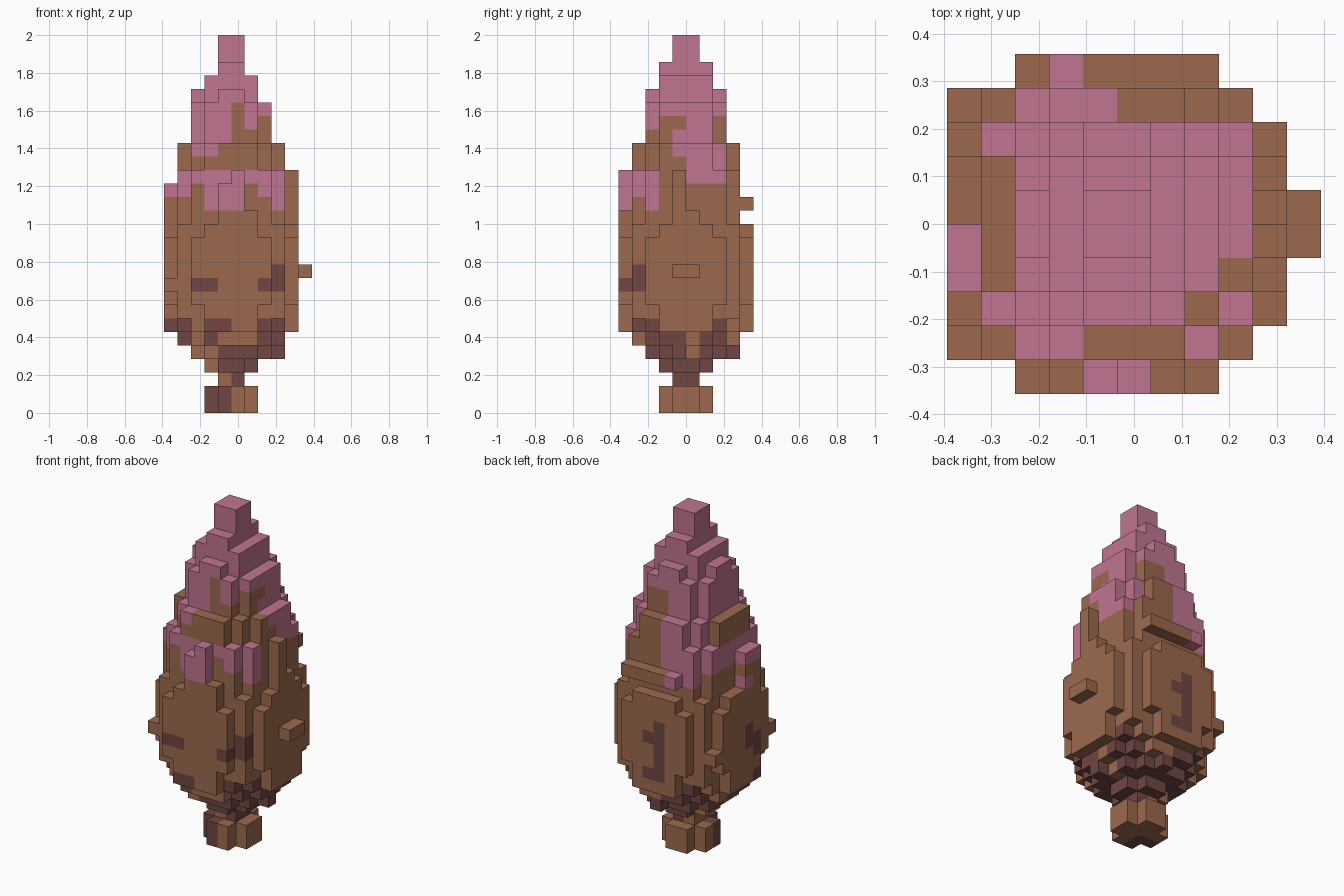
import bpy
import bmesh

U = 2 / 28            # edge of one block
CX = -U / 2           # body axis sits half a block off centre
BROWN, PINK, DARK = 0, 1, 2

cube = bpy.data.objects.get("Cube")
if cube:
    bpy.data.objects.remove(cube, do_unlink=True)


def material(name, rgb):
    m = bpy.data.materials.new(name)
    m.use_nodes = True
    m.diffuse_color = (*rgb, 1)
    bsdf = m.node_tree.nodes["Principled BSDF"]
    bsdf.inputs["Base Color"].default_value = (*rgb, 1)
    bsdf.inputs["Roughness"].default_value = 0.9
    return m


MATS = [material("warm brown", (0.333, 0.141, 0.076)),
        material("dusty pink", (0.527, 0.178, 0.283)),
        material("dark maroon", (0.162, 0.061, 0.055))]

blocks = {}           # (i, j, k) -> colour


def cells(i0, i1, j0, j1, k0, k1):
    return [(i, j, k) for i in range(i0, i1) for j in range(j0, j1) for k in range(k0, k1)]


def disc(r2, k0, k1, colour=BROWN):
    """Round layer of blocks, r2 = squared radius in blocks."""
    for i, j, k in cells(-5, 5, -5, 5, k0, k1):
        if (i + .5) ** 2 + (j + .5) ** 2 <= r2:
            blocks[i, j, k] = colour


def add(colour, *box):
    for c in cells(*box):
        blocks[c] = colour


def paint(colour, *box):
    for c in cells(*box):
        if c in blocks:
            blocks[c] = colour


# Foot, neck and swelling underside
disc(3, 0, 2)
disc(1, 2, 3, DARK)
disc(3, 3, 4, DARK)
disc(9, 4, 5, DARK)
disc(15, 5, 6)
disc(24, 6, 7)
# Body
disc(25, 7, 8)
disc(27, 8, 13)
disc(25, 13, 14)
# Tapering crown
disc(19, 14, 18)
disc(15, 18, 20)
disc(9, 20, 22)
disc(9, 22, 23, PINK)
disc(7, 23, 24, PINK)
disc(4.6, 24, 25, PINK)
add(PINK, -1, 1, -2, 2, 25, 26)
add(PINK, -1, 1, -1, 1, 26, 28)
for j in (-1, 0):
    blocks.pop((2, j, 23), None)

# Foot and underside patches
paint(DARK, -2, 0, -2, 0, 0, 2)
paint(BROWN, -1, 0, -1, 1, 2, 3)
paint(BROWN, -2, -1, -2, 2, 3, 4)
add(DARK, 3, 4, -1, 0, 4, 5)
add(DARK, 0, 1, 3, 4, 4, 5)
paint(BROWN, -3, -1, -3, 0, 4, 5)
paint(BROWN, 2, 4, 0, 1, 4, 5)
for box in [(-4, -3, -4, 1, 5, 6), (-2, -1, -4, -1, 5, 7), (2, 4, -3, 0, 5, 6),
            (2, 4, 1, 4, 5, 6), (-5, -3, -3, -1, 6, 7), (2, 4, -4, -2, 6, 7),
            (3, 5, 2, 4, 6, 7), (-2, 0, 2, 4, 5, 6), (-2, 0, -5, -4, 6, 7),
            (-3, -2, 1, 4, 5, 7)]:
    paint(DARK, *box)
for i, j, k in list(blocks):          # mottled inner underside
    if k in (5, 6) and (i + .5) ** 2 + (j + .5) ** 2 < 9 + 6 * (k - 5) and (i + 2 * j) % 3:
        blocks[i, j, k] = DARK

# Eyes and dark marks on the body
for box in [(-3, -1, -5, -4, 9, 10), (2, 3, -5, -4, 9, 10), (3, 4, -4, -3, 9, 11),
            (-1, 0, 4, 5, 7, 12), (0, 1, 4, 5, 10, 11), (0, 1, 4, 5, 7, 8),
            (-5, -4, -1, 0, 9, 11), (-5, -4, -2, -1, 8, 10)]:
    paint(DARK, *box)

# Side knobs, ledges and ridges
add(BROWN, 5, 6, -1, 1, 10, 11)
for j in (-4, 3):
    add(BROWN, -5, -4, j, j + 1, 9, 10)
add(BROWN, -1, 3, 4, 5, 15, 16)
add(PINK, -2, -1, 4, 5, 15, 16)
add(BROWN, 4, 5, -1, 0, 14, 18)
add(BROWN, 4, 5, 0, 1, 14, 15)
add(BROWN, -5, -4, -2, 0, 14, 16)
add(PINK, -5, -4, -2, -1, 16, 17)
add(PINK, -5, -4, -1, 0, 14, 15)
add(PINK, -5, -4, -1, 0, 16, 17)
add(BROWN, -1, 2, -5, -4, 14, 15)

# Pink fringe around the head
paint(PINK, -3, 4, -4, -2, 17, 18)
paint(PINK, -2, 1, -4, -3, 15, 18)
add(PINK, -1, 0, -5, -4, 15, 17)
add(PINK, 0, 1, -5, -4, 15, 18)
add(PINK, 2, 3, -4, -3, 16, 18)
paint(PINK, 3, 4, -3, -2, 15, 18)
paint(PINK, -4, -3, -3, 3, 16, 18)
paint(PINK, -3, 0, 2, 4, 15, 22)

# Pink and brown patches higher up
paint(PINK, -3, 0, -3, 3, 20, 22)
paint(PINK, -3, -1, -4, -2, 19, 20)
paint(PINK, 1, 2, -3, -2, 21, 22)
paint(PINK, 2, 4, 0, 3, 17, 22)
paint(PINK, 2, 4, -1, 0, 19, 21)
paint(BROWN, 0, 1, -3, -2, 20, 23)
paint(BROWN, 2, 3, -3, -1, 20, 22)
paint(BROWN, -4, -3, 1, 2, 18, 20)

# Only outward block sides become faces; corners run counter-clockwise
SIDES = {(1, 0, 0): ((1, 0, 0), (1, 1, 0), (1, 1, 1), (1, 0, 1)),
         (-1, 0, 0): ((0, 1, 0), (0, 0, 0), (0, 0, 1), (0, 1, 1)),
         (0, 1, 0): ((1, 1, 0), (0, 1, 0), (0, 1, 1), (1, 1, 1)),
         (0, -1, 0): ((0, 0, 0), (1, 0, 0), (1, 0, 1), (0, 0, 1)),
         (0, 0, 1): ((0, 0, 1), (1, 0, 1), (1, 1, 1), (0, 1, 1)),
         (0, 0, -1): ((0, 1, 0), (1, 1, 0), (1, 0, 0), (0, 0, 0))}


def build(name, k0, k1):
    bm = bmesh.new()
    for (i, j, k), colour in blocks.items():
        if not k0 <= k < k1:
            continue
        for (a, b, c), corners in SIDES.items():
            if (i + a, j + b, k + c) in blocks:
                continue
            face = bm.faces.new([bm.verts.new((CX + (i + x) * U, (j + y) * U, (k + z) * U))
                                 for x, y, z in corners])
            face.material_index = colour
    bmesh.ops.remove_doubles(bm, verts=bm.verts[:], dist=U / 100)
    mesh = bpy.data.meshes.new(name)
    bm.to_mesh(mesh)
    bm.free()
    for m in MATS:
        mesh.materials.append(m)
    bpy.context.collection.objects.link(bpy.data.objects.new(name, mesh))


build("foot", 0, 3)
build("body", 3, 14)
build("crown", 14, 28)
